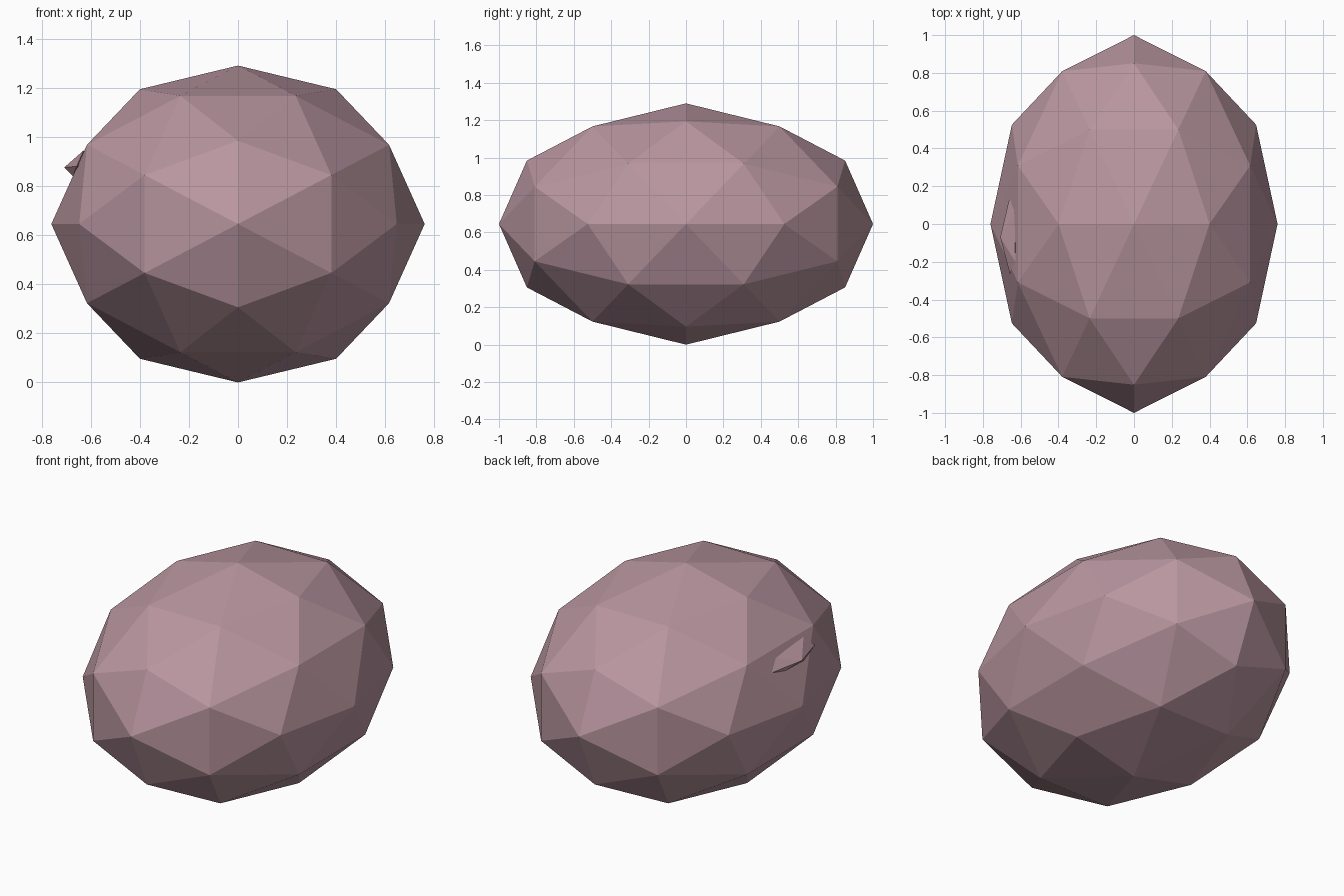
import bpy
import bmesh
from mathutils import Vector

if "Cube" in bpy.data.objects:
    bpy.data.objects.remove(bpy.data.objects["Cube"])

HALF = Vector((0.76, 1.0, 0.645))   # half sizes of the body

pink = bpy.data.materials.new("dusty_pink")
pink.diffuse_color = (0.485, 0.305, 0.352, 1)
pink.use_nodes = True
pink.node_tree.nodes["Principled BSDF"].inputs["Base Color"].default_value = pink.diffuse_color


def finish(name, bm):
    bmesh.ops.recalc_face_normals(bm, faces=bm.faces)
    mesh = bpy.data.meshes.new(name)
    bm.to_mesh(mesh)
    bm.free()
    mesh.materials.append(pink)
    obj = bpy.data.objects.new(name, mesh)
    bpy.context.collection.objects.link(obj)
    return obj


def hull(points):
    bm = bmesh.new()
    for p in points:
        bm.verts.new(p)
    bmesh.ops.convex_hull(bm, input=bm.verts)
    return bm


# Body: icosahedron with its edge midpoints on the axes, split once
phi = (1 + 5 ** 0.5) / 2
corners = []
for a in (-1, 1):
    for b in (-phi, phi):
        corners += [(0, b, a), (a, 0, b), (b, a, 0)]
bm = hull(corners)
bmesh.ops.subdivide_edges(bm, edges=bm.edges[:], cuts=1, use_grid_fill=True)
for v in bm.verts:
    v.co = v.co.normalized() * HALF + Vector((0, 0, HALF.z))
finish("faceted_body", bm)

# Shard: thin pointed chip set into the left side
shard = [
    (-0.657, 0.148, 0.87), (-0.708, -0.07, 0.875), (-0.657, -0.265, 0.88),  # outer ridge
    (-0.632, 0.075, 0.925), (-0.628, -0.20, 0.945),                         # upper edge
    (-0.672, 0.03, 0.845), (-0.672, -0.14, 0.84),                           # lower edge
    (-0.58, -0.06, 0.88),                                                   # buried root
]
finish("side_shard", hull(shard))
